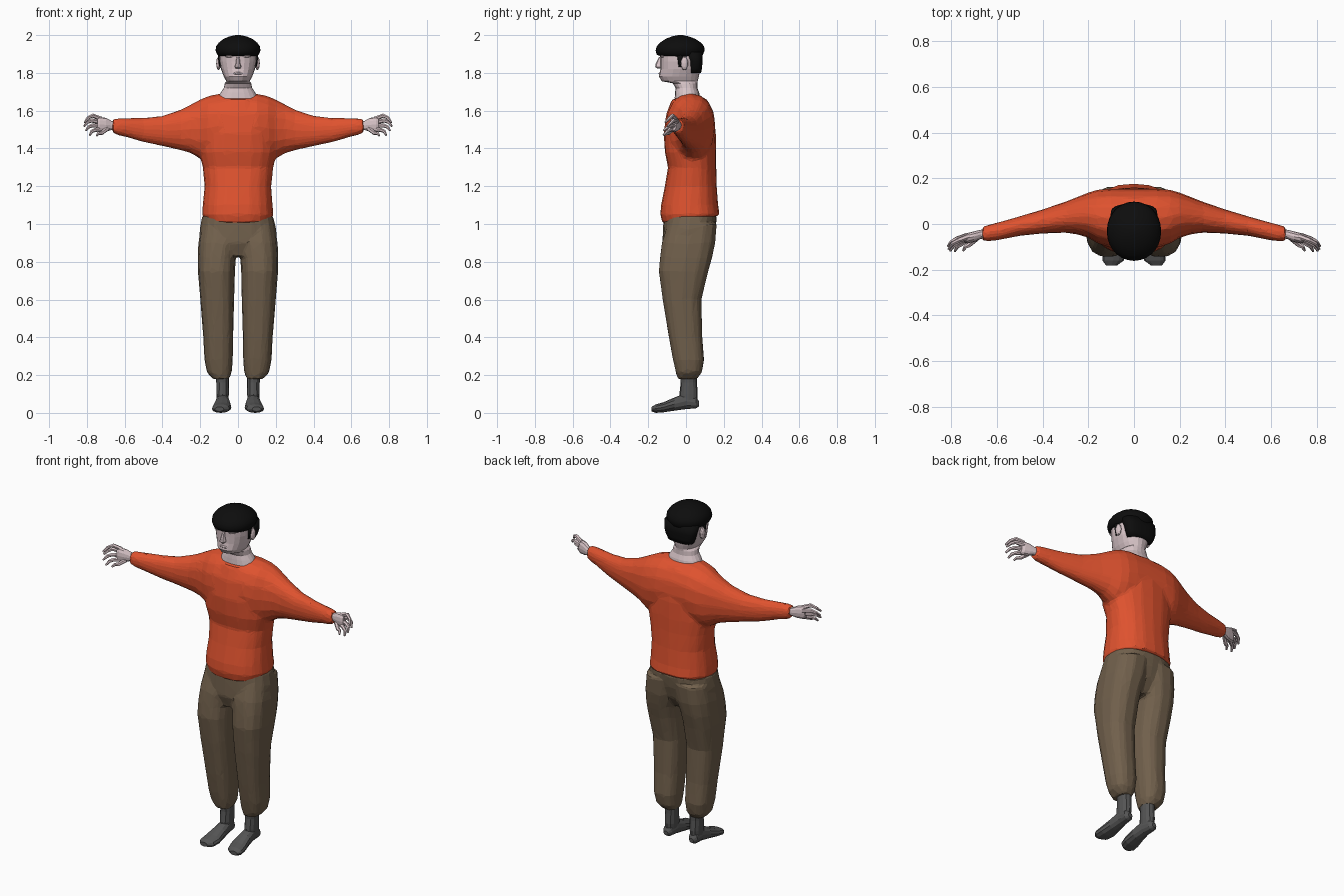
import bpy, bmesh, math
from mathutils import Vector


def mat(name, r, g, b):
    m = bpy.data.materials.new(name)
    m.diffuse_color = (r, g, b, 1)
    return m


ORANGE = mat("orange_wool", 0.74, 0.085, 0.028)
BROWN = mat("brown_cloth", 0.165, 0.117, 0.072)
SKIN = mat("pale_skin", 0.68, 0.55, 0.57)
GREY = mat("grey_sock", 0.09, 0.09, 0.09)
BLACK = mat("black_felt", 0.004, 0.004, 0.004)


def skin_rings(bm, rings):
    """Bridge a list of vertex rings and cap both ends."""
    n = len(rings[0])
    for r0, r1 in zip(rings, rings[1:]):
        for i in range(n):
            j = (i + 1) % n
            bm.faces.new((r0[i], r0[j], r1[j], r1[i]))
    bm.faces.new(rings[0])
    bm.faces.new(rings[-1])


def loft(bm, axis, sections, n=16, p=2.2, s=1):
    """Sections are (position, a0, a1, b0, b1): the box of each oval ring."""
    rings = []
    for t, a0, a1, b0, b1 in sections:
        ring = []
        for i in range(n):
            ang = 2 * math.pi * i / n
            c, d = math.cos(ang), math.sin(ang)
            a = (a0 + a1) / 2 + (a1 - a0) / 2 * math.copysign(abs(c) ** (2 / p), c)
            b = (b0 + b1) / 2 + (b1 - b0) / 2 * math.copysign(abs(d) ** (2 / p), d)
            x, y, z = {"x": (t, a, b), "y": (a, t, b), "z": (a, b, t)}[axis]
            ring.append(bm.verts.new((x * s, y, z)))
        rings.append(ring)
    skin_rings(bm, rings)


def tube(bm, pts, radii, s=1, n=6):
    """Tapered tube through a few points."""
    pts = [Vector((x * s, y, z)) for x, y, z in pts]
    rings = []
    for k, (pt, r) in enumerate(zip(pts, radii)):
        d = (pts[min(k + 1, len(pts) - 1)] - pts[max(k - 1, 0)]).normalized()
        u = d.cross(Vector((0, 1, 0.2))).normalized()
        v = d.cross(u)
        rings.append([bm.verts.new(pt + r * (u * math.cos(a) + v * math.sin(a)))
                      for a in (2 * math.pi * i / n for i in range(n))])
    skin_rings(bm, rings)


def ball(bm, centre, size):
    vs = bmesh.ops.create_icosphere(bm, subdivisions=2, radius=1)["verts"]
    for v in vs:
        v.co = Vector([c + q * k for c, q, k in zip(centre, v.co, size)])


def finish(bm, name, material, smooth=False, ratio=None):
    bmesh.ops.recalc_face_normals(bm, faces=bm.faces[:])
    for f in bm.faces:
        f.smooth = smooth
    me = bpy.data.meshes.new(name)
    bm.to_mesh(me)
    bm.free()
    me.materials.append(material)
    ob = bpy.data.objects.new(name, me)
    bpy.context.collection.objects.link(ob)
    if ratio:  # fuse overlapping lofts, then facet them
        m = ob.modifiers.new("fuse", "REMESH")
        m.mode, m.voxel_size = "VOXEL", 0.01
        m = ob.modifiers.new("soften", "SMOOTH")
        m.iterations = 5
        m = ob.modifiers.new("facet", "DECIMATE")
        m.ratio = ratio
    return ob


# Sweater: torso lofted upward, then shoulders and sleeves lofted sideways
bm = bmesh.new()
loft(bm, "z", [(1.02, -.178, .178, -.125, .17), (1.05, -.19, .188, -.136, .178),
               (1.10, -.187, .183, -.132, .17), (1.20, -.177, .176, -.112, .163),
               (1.30, -.187, .187, -.095, .16), (1.38, -.205, .205, -.112, .16),
               (1.48, -.20, .20, -.118, .158), (1.58, -.17, .17, -.105, .145),
               (1.66, -.11, .11, -.075, .11)], n=20, p=2.3)
for v in bm.verts:
    if v.co.z < 1.03:
        v.co.z = 1.02 + 0.13 * v.co.y
half = [(0, -.11, .155, 1.35, 1.692), (.1, -.105, .155, 1.34, 1.69),
        (.16, -.085, .15, 1.335, 1.677), (.2, -.06, .138, 1.345, 1.66),
        (.25, -.045, .118, 1.375, 1.633), (.3, -.038, .098, 1.39, 1.607),
        (.4, -.042, .064, 1.412, 1.573), (.5, -.052, .034, 1.433, 1.562),
        (.6, -.072, .006, 1.463, 1.56), (.635, -.076, -.003, 1.47, 1.56),
        (.665, -.075, -.012, 1.482, 1.555)]
loft(bm, "x", [(-t, *r) for t, *r in half[:0:-1]] + half, n=16)
finish(bm, "sweater", ORANGE, ratio=0.06)

# Trousers: hips plus two baggy legs gathered at the ankle
bm = bmesh.new()
loft(bm, "z", [(.83, -.17, .17, -.10, .09), (.90, -.205, .205, -.125, .135),
               (.97, -.203, .203, -.122, .155), (1.045, -.19, .185, -.118, .165)], n=20, p=2.4)
for s in (1, -1):
    loft(bm, "z", [(.18, .045, .135, -.045, .06), (.215, .033, .165, -.055, .085),
                   (.28, .027, .178, -.07, .097), (.40, .025, .184, -.092, .088),
                   (.60, .02, .20, -.125, .083), (.75, .016, .213, -.146, .12),
                   (.82, .012, .213, -.14, .14), (.90, -.01, .21, -.13, .157),
                   (1.0, -.02, .195, -.10, .165)], n=14, p=2.5, s=s)
finish(bm, "trousers", BROWN, ratio=0.045)

# Socks and hands, one per side
for s, side in ((1, "left"), (-1, "right")):
    bm = bmesh.new()
    loft(bm, "z", [(.04, .055, .112, -.035, .058), (.10, .048, .115, -.035, .062),
                   (.16, .047, .115, -.028, .058), (.26, .045, .125, -.035, .06)], n=12, s=s)
    loft(bm, "y", [(.07, .07, .098, .035, .06), (.052, .056, .112, .024, .085),
                   (0, .048, .115, .02, .105), (-.06, .04, .123, .012, .082),
                   (-.12, .035, .135, .003, .056), (-.16, .045, .138, 0, .045),
                   (-.182, .075, .122, .008, .032)], n=12, s=s)
    finish(bm, side + "_sock", GREY)

    bm = bmesh.new()
    loft(bm, "x", [(.62, -.06, -.02, 1.495, 1.545), (.67, -.065, -.025, 1.498, 1.546),
                   (.70, -.078, -.032, 1.488, 1.562), (.73, -.085, -.04, 1.487, 1.567),
                   (.745, -.08, -.05, 1.495, 1.56)], n=12, s=s)
    for base, knuckle, tip in (
            ((.725, -.055, 1.557), (.77, -.072, 1.574), (.812, -.11, 1.537)),
            ((.73, -.05, 1.54), (.775, -.065, 1.548), (.815, -.098, 1.518)),
            ((.73, -.06, 1.52), (.77, -.08, 1.522), (.805, -.118, 1.495)),
            ((.725, -.068, 1.502), (.757, -.088, 1.498), (.785, -.12, 1.47)),
            ((.69, -.065, 1.505), (.722, -.092, 1.482), (.748, -.117, 1.468))):
        mid = (Vector(knuckle) + Vector(tip)) / 2 + Vector((.004, .004, .005))
        tube(bm, [base, knuckle, mid, tip], [.012, .011, .009, .005], s)
    finish(bm, side + "_hand", SKIN)

# Head: neck, jaw and skull in one loft, plus nose, lips, brow and ears
bm = bmesh.new()
loft(bm, "z", [(1.665, -.108, .108, -.06, .075), (1.695, -.092, .092, -.058, .07),
               (1.72, -.075, .075, -.055, .06), (1.745, -.07, .07, -.07, .06),
               (1.756, -.062, .062, -.128, .062), (1.78, -.075, .075, -.143, .068),
               (1.82, -.09, .09, -.136, .075), (1.86, -.098, .098, -.136, .08),
               (1.90, -.1, .1, -.138, .082), (1.94, -.09, .09, -.11, .06)], n=20)
loft(bm, "z", [(1.822, -.01, .01, -.15, -.12), (1.832, -.018, .018, -.163, -.12),
               (1.85, -.012, .012, -.16, -.12), (1.885, -.008, .008, -.142, -.12)], n=8)
ball(bm, (0, -.135, 1.797), (.026, .010, .008))
for s in (1, -1):
    ball(bm, (s * .04, -.124, 1.888), (.028, .012, .008))
    ball(bm, (s * .103, -.008, 1.85), (.013, .02, .036))
finish(bm, "head", SKIN)

# Hair: back of the head, with a sideburn before each ear
bm = bmesh.new()
loft(bm, "z", [(1.80, -.078, .078, .012, .08), (1.825, -.09, .09, .012, .085),
               (1.86, -.1, .1, .01, .088), (1.91, -.104, .104, -.02, .088)], n=18, p=2.8)
for s in (1, -1):
    loft(bm, "z", [(1.83, .088, .098, -.04, -.025), (1.86, .09, .104, -.042, -.022),
                   (1.905, .09, .107, -.05, -.01)], n=8, s=s)
finish(bm, "hair", BLACK, smooth=True)

# Cap: soft rounded dome overhanging the brow
bm = bmesh.new()
loft(bm, "z", [(1.888, -.1, .1, -.135, .082), (1.897, -.11, .11, -.155, .09),
               (1.918, -.119, .119, -.161, .098), (1.94, -.116, .116, -.155, .096),
               (1.96, -.102, .102, -.138, .08), (1.98, -.076, .076, -.108, .05),
               (1.993, -.045, .045, -.075, .015), (2.0, -.012, .012, -.042, -.018)], n=28, p=2.05)
finish(bm, "cap", BLACK, smooth=True)
